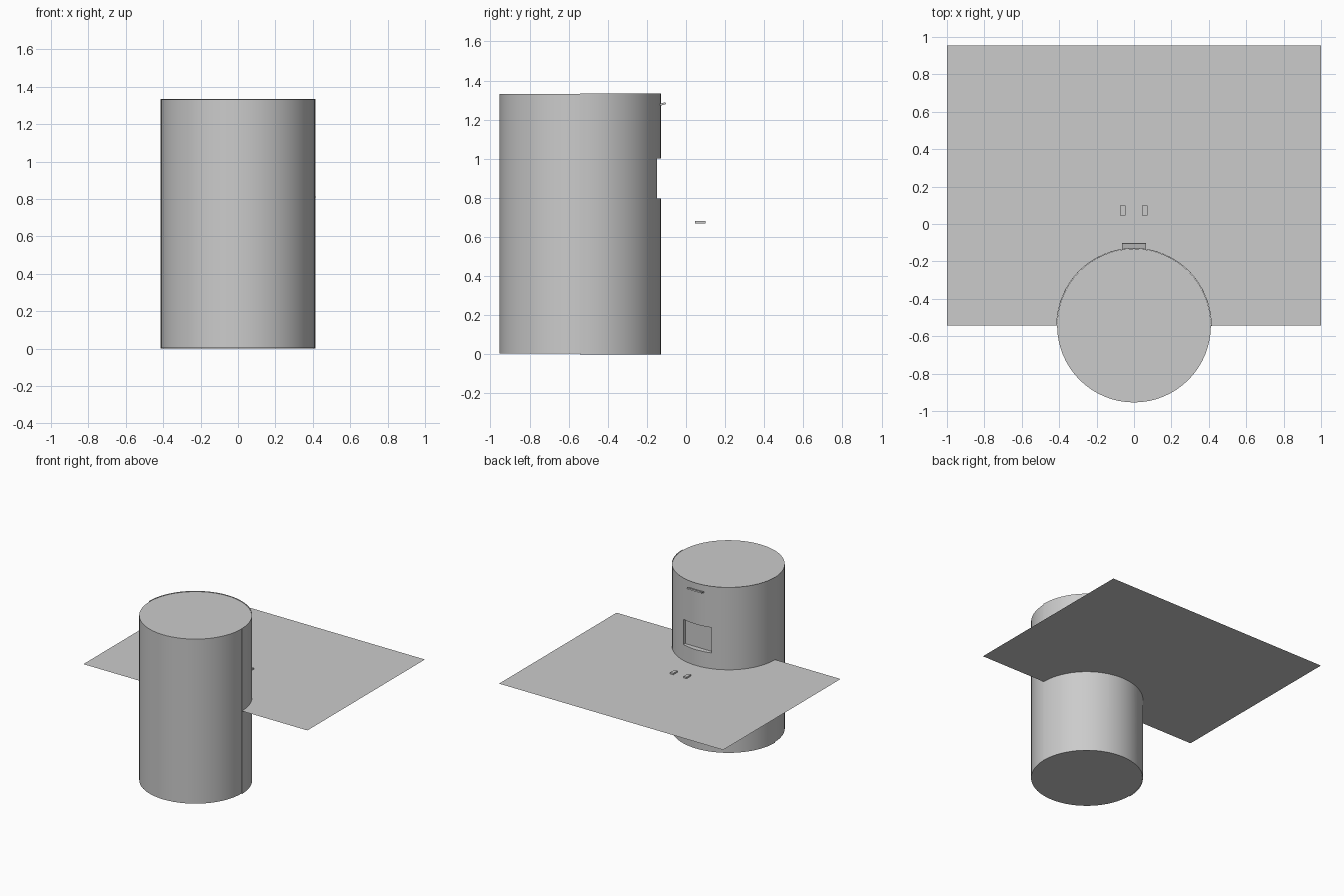
import bpy, bmesh
from math import pi, sin, cos, radians

if "Cube" in bpy.data.objects:
    bpy.data.objects.remove(bpy.data.objects["Cube"])

CY = -0.543          # y of the column axis
R_IN, R_OUT = 0.411, 0.415
H = 1.335
FLOOR_Z = 0.67
N = 64


def make(name, bm, smooth=False):
    bmesh.ops.recalc_face_normals(bm, faces=bm.faces)
    me = bpy.data.meshes.new(name)
    bm.to_mesh(me)
    bm.free()
    ob = bpy.data.objects.new(name, me)
    bpy.context.collection.objects.link(ob)
    if smooth:
        activate(ob)
        bpy.ops.object.shade_smooth_by_angle(angle=radians(30))
    return ob


def activate(ob):
    bpy.ops.object.select_all(action='DESELECT')
    ob.select_set(True)
    bpy.context.view_layer.objects.active = ob


def prism(name, outline, z0, z1, smooth=False):
    bm = bmesh.new()
    face = bm.faces.new([bm.verts.new((x, y, z0)) for x, y in outline])
    top = bmesh.ops.extrude_face_region(bm, geom=[face])["geom"]
    verts = [g for g in top if isinstance(g, bmesh.types.BMVert)]
    bmesh.ops.translate(bm, verts=verts, vec=(0, 0, z1 - z0))
    return make(name, bm, smooth)


def box(name, loc, size, tilt=0):
    bm = bmesh.new()
    bmesh.ops.create_cube(bm, size=1)
    bmesh.ops.scale(bm, verts=bm.verts, vec=size)
    ob = make(name, bm)
    ob.location = loc
    ob.rotation_euler.x = tilt
    return ob


def arc(r, a0, a1, n):
    return [(r * cos(a0 + (a1 - a0) * i / n), CY + r * sin(a0 + (a1 - a0) * i / n))
            for i in range(n + 1)]


# Full column and the thin half-round wall wrapped around its back
column = prism("column", arc(R_IN, 0, 2 * pi, N)[:-1], 0.003, H - 0.004, True)
wall = prism("back_wall", arc(R_OUT, 0, pi, N // 2) + arc(R_IN + 0.001, pi, 0, N // 2), 0, H, True)

# Rectangular window recess through the wall and into the column
cutter = box("window_cutter", (0, -0.07, 0.90), (0.25, 0.2, 0.205))
cutter.hide_render = True
for ob in (column, wall):
    activate(ob)
    mod = ob.modifiers.new("window", 'BOOLEAN')
    mod.operation = 'DIFFERENCE'
    mod.solver = 'EXACT'
    mod.object = cutter
    bpy.ops.object.modifier_apply(modifier=mod.name)
bpy.data.objects.remove(cutter)

# Flat floor sheet with a half-round cutout for the column
bm = bmesh.new()
pts = arc(R_OUT, 0, pi, N // 2) + [(-1, CY), (-1, 0.955), (1, 0.955), (1, CY)]
bm.faces.new([bm.verts.new((x, y, FLOOR_Z)) for x, y in reversed(pts)])
floor = make("floor", bm)
if floor.data.polygons[0].normal.z < 0:
    floor.data.flip_normals()

# Small details: tilted lamp bar, two floor blocks, side button
box("lamp_bar", (0, -0.12, 1.28), (0.13, 0.035, 0.01), radians(15))
for side, x in (("left", -0.06), ("right", 0.058)):
    box(side + "_floor_block", (x, 0.072, FLOOR_Z + 0.006), (0.028, 0.054, 0.012))
box("side_button", (R_OUT, CY, 0.81), (0.006, 0.006, 0.006))
